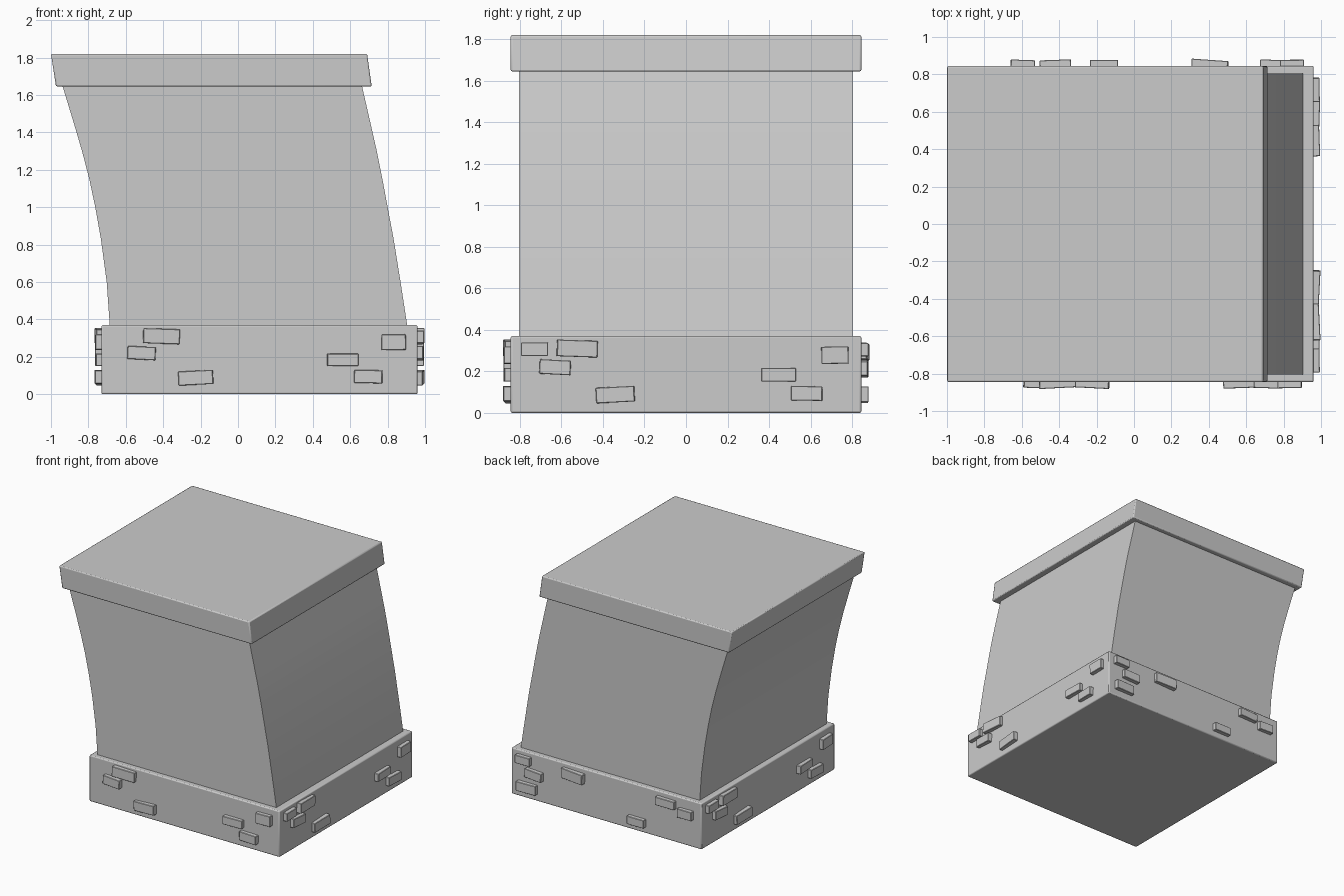
import bpy, bmesh
from math import radians
from mathutils import Matrix, Vector

if "Cube" in bpy.data.objects:
    bpy.data.objects.remove(bpy.data.objects["Cube"])


def loft(name, rings, bevel=0.0):
    """Stack rectangular rings (z, x_min, x_max, half_depth) into a closed solid."""
    bm = bmesh.new()
    rows = []
    for z, x0, x1, hy in rings:
        rows.append([bm.verts.new(p) for p in
                     ((x0, -hy, z), (x1, -hy, z), (x1, hy, z), (x0, hy, z))])
    for low, high in zip(rows, rows[1:]):
        for i in range(4):
            j = (i + 1) % 4
            bm.faces.new((low[i], low[j], high[j], high[i]))
    bm.faces.new(rows[0][::-1])
    bm.faces.new(rows[-1])
    mesh = bpy.data.meshes.new(name)
    bm.to_mesh(mesh)
    bm.free()
    ob = bpy.data.objects.new(name, mesh)
    bpy.context.collection.objects.link(ob)
    if bevel:
        mod = ob.modifiers.new("soft_edges", 'BEVEL')
        mod.width = bevel
        mod.segments = 2
    bpy.context.view_layer.objects.active = ob
    ob.select_set(True)
    bpy.ops.object.shade_smooth_by_angle(angle=radians(30))
    ob.select_set(False)
    return ob


# Base slab, leaning curved shaft and slanted cap
CX, HALF = 0.115, 0.845
loft("base", [(0, CX - HALF, CX + HALF, HALF), (0.37, CX - HALF, CX + HALF, HALF)], 0.008)
loft("shaft", [(0.36, -0.685, 0.906, 0.805), (0.60, -0.702, 0.869, 0.805),
               (0.83, -0.733, 0.832, 0.805), (1.00, -0.763, 0.800, 0.805),
               (1.15, -0.795, 0.772, 0.805), (1.30, -0.834, 0.742, 0.805),
               (1.45, -0.878, 0.708, 0.805), (1.66, -0.942, 0.660, 0.805)])
loft("cap", [(1.645, -0.973, 0.715, HALF), (1.82, -1.0, 0.69, HALF)], 0.008)

# Raised bricks: (along side, height, width, tall, roll, yaw) seen facing a side
PATTERN = [(-0.525, 0.31, 0.195, 0.08, 2, 3), (-0.63, 0.22, 0.15, 0.07, 3, -2),
           (-0.34, 0.088, 0.185, 0.075, -3, -3), (0.445, 0.184, 0.167, 0.065, 0, 2),
           (0.582, 0.094, 0.15, 0.07, 1, -2), (0.717, 0.278, 0.13, 0.083, -1, 1)]
CORNER = [(-0.73, 0.307, 0.13, 0.065, 0, 1)]
BACK = [(-0.73, 0.305, 0.13, 0.065, 0, 1), (-0.635, 0.21, 0.15, 0.07, 3, -2),
        (-0.29, 0.295, 0.195, 0.08, 2, -4), (-0.70, 0.09, 0.17, 0.075, 0, 2),
        (0.275, 0.08, 0.15, 0.065, 0, 0), (0.535, 0.30, 0.167, 0.065, 1, 2),
        (0.71, 0.255, 0.13, 0.07, -1, -2)]


def bricks(name, layout, angle):
    """Build one side's bricks on the front, then turn them to face the side."""
    bm = bmesh.new()
    turn = Matrix.Translation((CX, 0, 0)) @ Matrix.Rotation(radians(angle), 4, 'Z')
    for u, z, w, h, roll, yaw in layout:
        m = (turn @ Matrix.Translation((u, -HALF, z))
             @ Matrix.Rotation(radians(yaw), 4, 'Z')
             @ Matrix.Rotation(radians(roll), 4, 'Y')
             @ Matrix.Diagonal((w, 0.065, h, 1)))
        bmesh.ops.create_cube(bm, size=1, matrix=m)
    mesh = bpy.data.meshes.new(name)
    bm.to_mesh(mesh)
    bm.free()
    ob = bpy.data.objects.new(name, mesh)
    bpy.context.collection.objects.link(ob)
    mod = ob.modifiers.new("soft_edges", 'BEVEL')
    mod.width = 0.003
    mod.segments = 1


bricks("front_bricks", PATTERN, 0)
bricks("right_bricks", CORNER + PATTERN, 90)
bricks("back_bricks", BACK, 180)
bricks("left_bricks", CORNER + PATTERN, 270)
